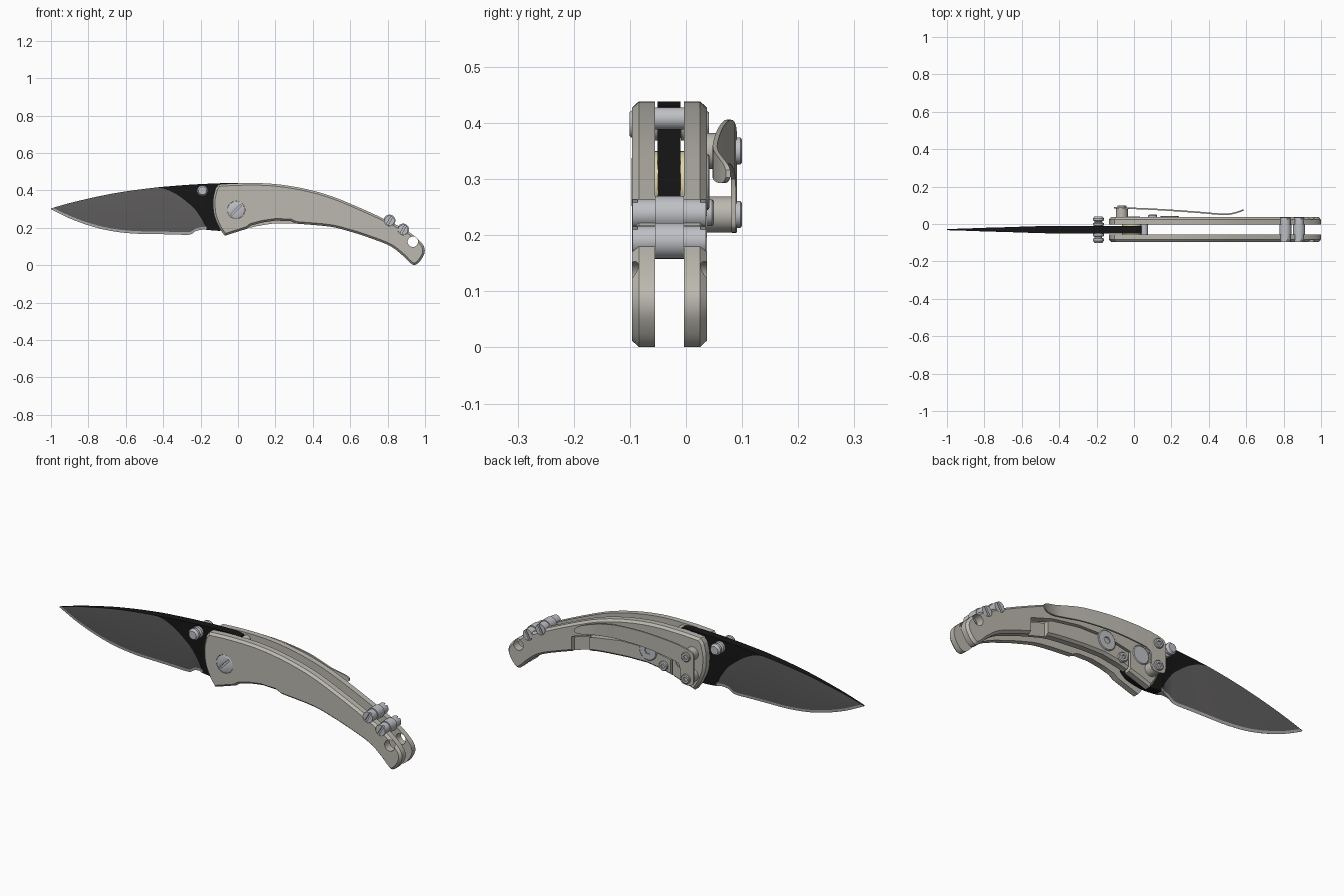
import bpy, bmesh, math
from mathutils import Vector

if "Cube" in bpy.data.objects:
    bpy.data.objects.remove(bpy.data.objects["Cube"])


def material(name, r, g, b):
    m = bpy.data.materials.new(name)
    m.diffuse_color = (r, g, b, 1)
    m.use_nodes = True
    m.node_tree.nodes["Principled BSDF"].inputs["Base Color"].default_value = m.diffuse_color
    return m


TITAN = material("titanium", .50, .48, .43)
STEEL = material("steel", .52, .53, .56)
BLACK = material("black_coating", .008, .008, .008)
GRIND = material("ground_steel", .12, .115, .115)
EDGE = material("sharpened_steel", .45, .45, .45)
BRASS = material("brass", .75, .68, .42)


def spline(pts, n=6):
    """Catmull-Rom through tuples of any size."""
    p = [pts[0]] + list(pts) + [pts[-1]]
    out = []
    for i in range(1, len(p) - 2):
        for k in range(n):
            t = k / n
            out.append(tuple(.5 * (2*b + (c-a)*t + (2*a-5*b+4*c-d)*t*t + (3*b-a-3*c+d)*t**3)
                             for a, b, c, d in zip(*p[i-1:i+3])))
    return out + [tuple(pts[-1])]


def inset(pts, d):
    """Move a closed (x, z) outline inwards by d."""
    v = [Vector(p) for p in pts]
    area = sum(v[i-1].x*v[i].y - v[i].x*v[i-1].y for i in range(len(v)))
    s = 1 if area > 0 else -1
    out = []
    for i, p in enumerate(v):
        a, b = (p - v[i-1]).normalized(), (v[(i+1) % len(v)] - p).normalized()
        n1, n2 = Vector((-a.y, a.x)) * s, Vector((-b.y, b.x)) * s
        out.append(tuple(p + (n1 + n2) / max(1 + n1.dot(n2), .5) * d))
    return out


def loft(name, rings, mats, face_mat=lambda j: 0):
    """Skin closed rings of 3D points and cap the ends."""
    bm = bmesh.new()
    vs = [[bm.verts.new(p) for p in r] for r in rings]
    n = len(vs[0])
    for a, b in zip(vs, vs[1:]):
        for j in range(n):
            k = (j + 1) % n
            bm.faces.new((a[j], a[k], b[k], b[j])).material_index = face_mat(j)
    bm.faces.new(vs[0])
    bm.faces.new(vs[-1])
    bmesh.ops.recalc_face_normals(bm, faces=bm.faces)
    me = bpy.data.meshes.new(name)
    bm.to_mesh(me)
    bm.free()
    for m in mats:
        me.materials.append(m)
    ob = bpy.data.objects.new(name, me)
    bpy.context.collection.objects.link(ob)
    return ob


def prism(name, pts, y0, y1, mat=TITAN):
    return loft(name, [[(x, y, z) for x, z in pts] for y in (y0, y1)], [mat])


def lathe(name, x, z, prof, mat=STEEL, seg=32):
    """Turned part along y, prof = (y, radius) pairs."""
    ang = [2*math.pi*i/seg for i in range(seg)]
    return loft(name, [[(x + r*math.cos(a), y, z + r*math.sin(a)) for a in ang] for y, r in prof], [mat])


def cut(ob, cutters):
    for c in cutters:
        m = ob.modifiers.new("cut", 'BOOLEAN')
        m.object, m.operation, m.solver = c, 'DIFFERENCE', 'EXACT'
    dg = bpy.context.evaluated_depsgraph_get()
    me = bpy.data.meshes.new_from_object(ob.evaluated_get(dg))
    ob.modifiers.clear()
    ob.data = me
    for c in cutters:
        bpy.data.objects.remove(c)


def slot(x, z, r, deg, y0, y1, w=.005):
    c, s = math.cos(math.radians(deg)), math.sin(math.radians(deg))
    q = [(-r, -w), (r, -w), (r, w), (-r, w)]
    return prism("slot", [(x + a*c - b*s, z + a*s + b*c) for a, b in q], y0, y1)


PIVOT = (-.01, .295)
SPACERS = [(.81, .238), (.883, .19)]
LANYARD = (.935, .125)

# handle scales: outline with chamfered outer rim
top = spline([(-.103, .432), (.01, .438), (.17, .436), (.33, .414), (.49, .372), (.65, .307), (.81, .233),
              (.918, .174), (.985, .115), (.998, .07), (.975, .024), (.945, .001), (.918, .014),
              (.875, .056), (.81, .104), (.70, .147), (.597, .18), (.49, .206), (.31, .222)])
front_edge = spline([(-.07, .157), (-.10, .2), (-.128, .27), (-.133, .35), (-.12, .41)])
plain = spline([(.2, .224), (.1, .208), (.01, .183)], 4)
notch = [(.28, .236), (.2, .238), (.13, .228), (.07, .212), (.05, .196), (.01, .183)]


def scale(name, bottom, y_in, y_out):
    outline = top + bottom + front_edge
    s = 1 if y_out > y_in else -1
    rim = inset(outline, .011)
    ob = loft(name, [[(x, y, z) for x, z in o] for y, o in
                     ((y_in, outline), (y_out - .012*s, outline), (y_out, rim))], [TITAN])
    holes = [lathe("hole", *p, [(-.2, r), (.2, r)]) for p, r in
             [(PIVOT, .047), (LANYARD, .028)] + [(p, .028) for p in SPACERS]]
    cut(ob, holes)
    return ob


scale("front_scale", notch, -.055, -.096)
back = scale("back_scale", plain, -.004, .037)

# lock bar: slit and thinned spring section in the back scale
slit = [(.63, .238), (.5, .279), (.35, .303), (.19, .306), (.062, .28), (.062, .15),
        (.05, .15), (.05, .29), (.19, .318), (.35, .315), (.5, .291), (.63, .25)]
cut(back, [prism("slit", slit, -.1, .1),
           prism("relief", [(.53, .12), (.53, .272), (.63, .242), (.63, .1)], .012, .1)])

# blade stations: x, spine z, grind line z, edge z, half thickness, half at bevel, half at edge
st = [(-1, .303, .302, .299, .003, .002, .0005), (-.9, .332, .331, .25, .006, .003, .0005),
      (-.79, .358, .357, .210, .010, .003, .0005), (-.68, .381, .380, .183, .013, .003, .0005),
      (-.56, .400, .399, .169, .017, .003, .0005), (-.43, .416, .414, .166, .0205, .003, .0005),
      (-.34, .424, .385, .164, .0205, .003, .0005), (-.26, .430, .327, .163, .0205, .003, .0005),
      (-.225, .432, .292, .182, .0205, .005, .003), (-.19, .434, .24, .190, .0205, .012, .010),
      (-.168, .435, .206, .189, .0205, .0205, .0205), (-.09, .438, .2, .184, .0205, .0205, .0205),
      (0, .438, .22, .2, .0205, .0205, .0205), (.04, .43, .25, .23, .0205, .0205, .0205)]
rings = []
for x, zs, zg, ze, t, b, w in spline(st, 5):
    t, b, w = min(t, .0205), min(max(b, .001), .0205), min(max(w, .0003), .0205)
    zg = min(zg, zs - .0005)
    half = [(t, zs), (t, zg), (b, min(ze + .014, zg - .0005)), (w, ze)]
    rings.append([(x, -.03 + h, z) for h, z in half] + [(x, -.03 - h, z) for h, z in half[::-1]])
blade = loft("blade", rings, [BLACK, GRIND, EDGE], lambda j: (0, 1, 2, 2, 2, 1, 0, 0)[j])
for p in blade.data.polygons:      # tang stays fully coated
    if p.center.x > -.17:
        p.material_index = 0

# thumb stud through the blade
stud = [(.0, .018), (.02, .018), (.021, .029), (.034, .029), (.038, .02), (.044, .02),
        (.048, .029), (.060, .029), (.071, .021)]
lathe("thumb_stud", -.19, .398, [(-.03 - d, r) for d, r in stud[::-1]] + [(-.03 + d, r) for d, r in stud[1:]])

# pivot, washers, stop pin and spacers
pivot = lathe("pivot", *PIVOT, [(-.097, .042), (-.095, .046), (.036, .046), (.039, .042)])
cut(pivot, [slot(*PIVOT, .036, 45, -.11, -.088)])
for i, y in enumerate((-.055, -.0095)):
    lathe(f"washer_{i}", *PIVOT, [(y, .055), (y + .0055, .055)], BRASS)
lathe("stop_pin", .055, .408, [(-.056, .02), (-.003, .02)])
for i, p in enumerate(SPACERS):
    lathe(f"spacer_{i}", *p, [(-.055, .032), (-.004, .032)])
    s = lathe(f"spacer_screw_{i}", *p, [(-.095, .027), (.036, .027)])
    cut(s, [slot(*p, .04, 60, -.11, -.086), slot(*p, .04, 60, .026, .1)])

# lock bar disc and its small screw
disc = lathe("lock_disc", .19, .295, [(.03, .05), (.039, .05), (.042, .046)])
cut(disc, [lathe("socket", .19, .295, [(.034, .018), (.06, .018)], seg=6)])
s = lathe("lock_screw", .1, .24, [(.03, .024), (.046, .024), (.05, .02)])
cut(s, [lathe("socket", .1, .24, [(.042, .011), (.07, .011)], seg=6)])

# pocket clip: strip of x, low z, high z, y
clip = [(-.108, .235, .355, .083), (-.1, .213, .378, .083), (-.065, .204, .39, .082), (-.035, .212, .395, .081),
        (-.028, .235, .397, .081), (-.02, .3, .398, .08), (.06, .318, .404, .077), (.2, .328, .405, .069),
        (.35, .322, .392, .058), (.44, .31, .372, .05), (.5, .3, .354, .048), (.55, .293, .338, .058),
        (.575, .295, .326, .067), (.585, .303, .316, .071)]
loft("pocket_clip", [[(x, y, a), (x, y, b), (x, y + .008, b), (x, y + .008, a)]
                     for x, a, b, y in spline(clip, 3)], [TITAN])
for i, z in enumerate((.35, .237)):
    lathe(f"clip_post_{i}", -.065, z, [(.03, .032), (.083, .032)], TITAN)
    s = lathe(f"clip_screw_{i}", -.065, z, [(.08, .024), (.097, .024), (.1, .02)])
    cut(s, [lathe("socket", -.065, z, [(.092, .012), (.12, .012)], seg=6)])

# smooth shading with crisp edges
for ob in bpy.context.collection.objects:
    ob.select_set(True)
    bpy.context.view_layer.objects.active = ob
bpy.ops.object.shade_smooth_by_angle(angle=math.radians(28))
